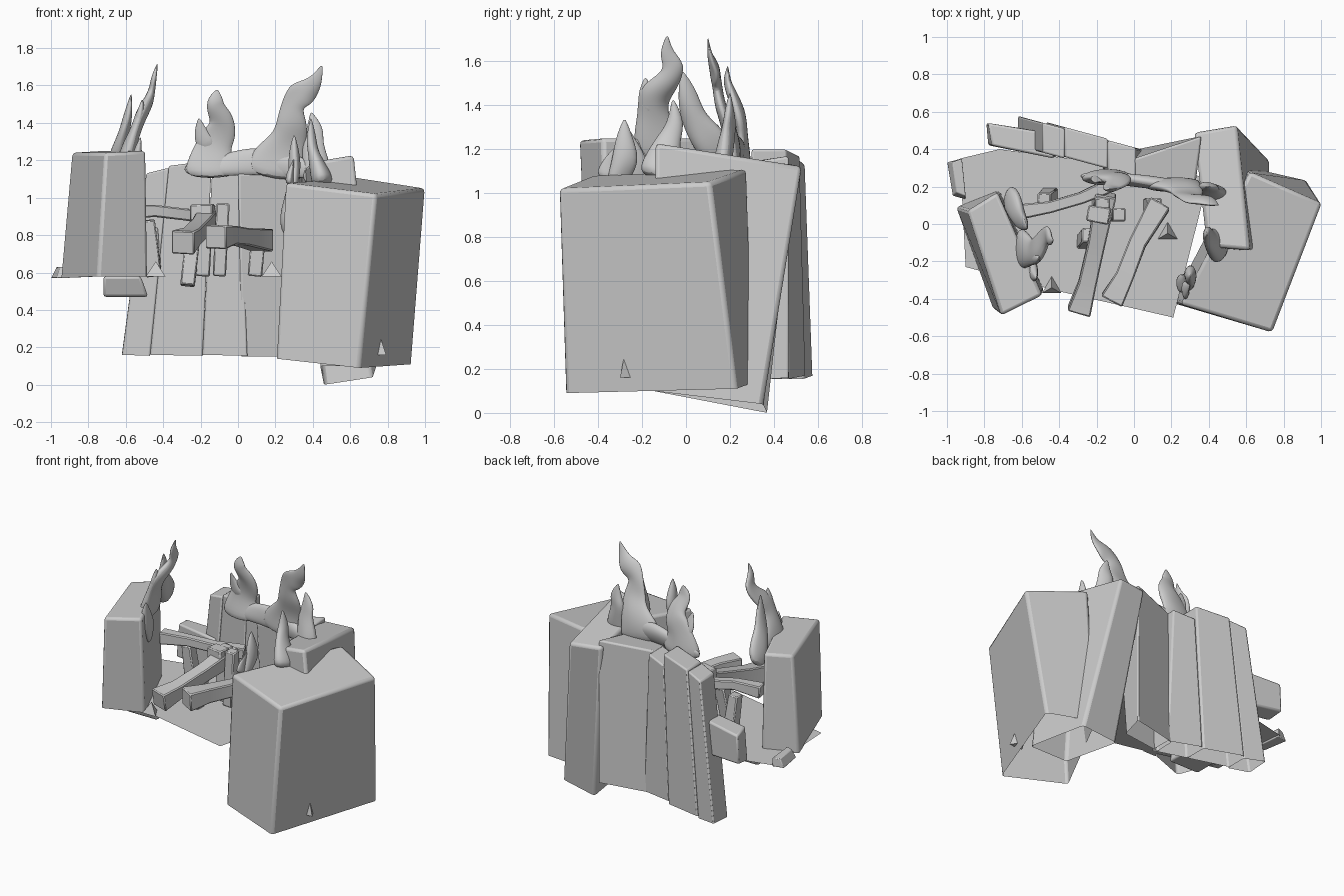
import bpy, bmesh, math
from mathutils import Vector, noise


def finish(bm, name, smooth=35):
    bmesh.ops.recalc_face_normals(bm, faces=bm.faces)
    me = bpy.data.meshes.new(name)
    bm.to_mesh(me)
    bm.free()
    ob = bpy.data.objects.new(name, me)
    bpy.context.collection.objects.link(ob)
    bpy.ops.object.select_all(action='DESELECT')
    ob.select_set(True)
    bpy.context.view_layer.objects.active = ob
    bpy.ops.object.shade_smooth_by_angle(angle=math.radians(smooth))
    return ob


def block(name, bottom, top, bevel=0.015, hollow=False):
    """Skewed stone block from four bottom and four top corners."""
    bm = bmesh.new()
    b = [bm.verts.new(p) for p in bottom]
    t = [bm.verts.new(p) for p in top]
    if not hollow:
        bm.faces.new(b[::-1])
    bm.faces.new(t)
    for i in range(4):
        j = (i + 1) % 4
        bm.faces.new((b[i], b[j], t[j], t[i]))
    ob = finish(bm, name)
    m = ob.modifiers.new("worn_edges", 'BEVEL')
    m.width, m.segments = bevel, 2
    return ob


def loft(name, pts, side, sides, flat=1.0, smooth=35):
    """Sweep a ring along (x, y, z, radius) points; 'side' is the width axis."""
    bm = bmesh.new()
    P = [Vector(p[:3]) for p in pts]
    rings = []
    for i, p in enumerate(P):
        t = (P[min(i + 1, len(P) - 1)] - P[max(i - 1, 0)]).normalized()
        w = Vector(side)
        w = (w - t * w.dot(t)).normalized()
        n = t.cross(w)
        ring = []
        for k in range(sides):
            a = 2 * math.pi * (k + 0.5) / sides
            ring.append(bm.verts.new(p + pts[i][3] * (w * math.cos(a) + n * math.sin(a) * flat)))
        rings.append(ring)
    for r, s in zip(rings, rings[1:]):
        for k in range(sides):
            j = (k + 1) % sides
            bm.faces.new((r[k], r[j], s[j], s[k]))
    bm.faces.new(rings[0][::-1])
    bm.faces.new(rings[-1])
    return finish(bm, name, smooth)


def flame(name, pts, side, flat=0.4):
    ob = loft(name, pts, side, 8, flat, 60)
    tip = Vector(pts[-1][:3])
    for v in ob.data.vertices:
        v.co += noise.noise_vector(v.co * 11) * 0.025 * min(1, (v.co - tip).length * 8)
    m = ob.modifiers.new("soft", 'SUBSURF')
    m.levels = m.render_levels = 2


def beam(name, pts, side=(1, 0, 0)):
    ob = loft(name, pts, side, 4)
    m = ob.modifiers.new("worn_edges", 'BEVEL')
    m.width, m.segments = 0.007, 1


# big stones on the right, open underneath
block("right_boulder",
      [(.20, -.42, .14), (.65, -.55, .09), (.93, .23, .11), (.58, .31, .14)],
      [(.25, -.43, 1.08), (.74, -.58, 1.02), (1.005, .11, 1.05), (.62, .28, 1.11)], 0.02, True)
block("leaning_slab",
      [(.44, -.15, .10), (.74, -.15, .10), (.72, .35, .04), (.46, .37, 0)],
      [(.39, -.12, 1.19), (.62, -.14, 1.23), (.55, .53, 1.12), (.32, .49, 1.13)], 0.02, True)

# back wall slabs
wall = [("wall_slab_a", -.62, -.47, -.49, -.37, 1.16, 0),
        ("wall_slab_b", -.47, -.19, -.37, -.14, 1.20, .008),
        ("wall_slab_c", -.19, .05, -.14, .01, 1.14, 0)]
for name, bx0, bx1, tx0, tx1, zt, off in wall:
    def y_at(x, back):
        return .33 - .27 * x + (back - .5) * .16 + off
    block(name,
          [(bx0, y_at(bx0, 0), .16), (bx1, y_at(bx1, 0), .155), (bx1, y_at(bx1, 1), .155), (bx0, y_at(bx0, 1), .17)],
          [(tx0, y_at(tx0, 0), zt - .03), (tx1, y_at(tx1, 0), zt),
           (tx1, y_at(tx1, 1), zt), (tx0, y_at(tx0, 1), zt - .03)], 0.01, True)
block("wall_slab_d",
      [(.02, .26, .15), (.32, .30, .15), (.36, .47, .16), (.02, .40, .155)],
      [(.0, .20, 1.13), (.33, .22, 1.13), (.36, .47, 1.17), (.0, .35, 1.14)], 0.012, True)
block("side_stub",
      [(-.78, .42, .60), (-.41, .36, .59), (-.40, .48, .60), (-.79, .54, .62)],
      [(-.76, .42, .84), (-.43, .35, .84), (-.42, .48, .85), (-.78, .54, .82)], 0.012)

# left stone and rubble under it
block("left_boulder",
      [(-.95, .09, .57), (-.75, -.46, .58), (-.48, -.36, .58), (-.72, .18, .58)],
      [(-.89, .07, 1.24), (-.71, -.49, 1.24), (-.49, -.38, 1.25), (-.73, .17, 1.25)], 0.018, True)
block("rubble_low",
      [(-.72, -.22, .47), (-.48, -.22, .47), (-.48, .22, .47), (-.72, .22, .47)],
      [(-.72, -.26, .58), (-.52, -.26, .58), (-.52, .26, .58), (-.72, .26, .58)])
block("rubble_chip",
      [(-1.0, .33, .57), (-.97, .15, .57), (-.90, .13, .57), (-.92, .35, .57)],
      [(-.97, .33, .63), (-.95, .17, .63), (-.90, .15, .63), (-.92, .35, .63)], 0.005)

# thin floor sheet
bm = bmesh.new()
bm.faces.new([bm.verts.new((x, y, .58)) for x, y in
              [(-.93, .35), (-.90, -.23), (-.40, -.36), (.21, -.50), (.40, .25), (-.72, .40)]])
finish(bm, "floor_sheet")

# small spikes of broken stone
for name, x, y, z, h in [("spike_right", .74, -.27, .16, .16), ("spike_left", -.44, -.34, .58, .08),
                         ("spike_mid", .18, -.05, .58, .08)]:
    bm = bmesh.new()
    bmesh.ops.create_cone(bm, cap_ends=True, segments=3, radius1=.06, radius2=0, depth=h)
    bmesh.ops.translate(bm, verts=bm.verts, vec=(x, y, z + h / 2))
    finish(bm, name)

# charred beams
beam("beam_side", [(-.64, .06, .92, .06), (-.45, .09, .93, .045), (-.28, .14, .91, .045), (-.10, .22, .89, .055)], (0, 1, 0))
beam("beam_front_left", [(-.295, -.47, .76, .09), (-.25, -.32, .79, .068), (-.20, -.10, .84, .066), (-.15, .16, .90, .08)])
beam("beam_front_right", [(-.12, -.41, .79, .09), (-.05, -.28, .80, .07), (.02, -.10, .79, .066), (.14, .11, .77, .085)])
beam("cross_piece", [(-.25, .06, .92, .06), (-.13, .04, .92, .065)], (0, 1, 0))
for i, (x, y, z0, z1, r) in enumerate([(-.17, .10, .58, .96, .055), (-.08, .05, .58, .97, .05), (.11, .10, .58, .80, .055)]):
    beam(f"post_{i}", [(x - .02, y, z0, r), (x, y, z1, r)])
beam("post_slanted", [(-.27, -.10, .53, .055), (-.24, -.06, .80, .055)])
beam("post_left", [(-.45, .15, .58, .06), (-.48, .13, .88, .05)])

X, Y = (1, 0, 0), (0, 1, 0)
# flames on the left stone
flame("flame_left_tall", [(-.62, -.12, 1.14, .11), (-.58, -.14, 1.27, .11), (-.55, -.15, 1.36, .07), (-.52, -.15, 1.45, .085),
                          (-.48, -.08, 1.51, .06), (-.46, -.05, 1.58, .055), (-.45, -.09, 1.64, .035), (-.43, -.085, 1.72, .005)], Y, .45)
flame("flame_left_curl", [(-.54, -.14, 1.36, .06), (-.52, -.19, 1.44, .045), (-.51, -.185, 1.53, .005)], Y, .6)
flame("flame_left_back", [(-.67, .17, 1.14, .07), (-.64, .11, 1.24, .10), (-.62, .03, 1.34, .07),
                          (-.59, .01, 1.45, .05), (-.57, -.02, 1.56, .005)], Y, .5)
flame("flame_left_front", [(-.55, -.20, 1.00, .02), (-.54, -.22, 1.10, .07), (-.54, -.26, 1.20, .055), (-.52, -.29, 1.33, .005)], Y, .6)

# flames on the back wall
flame("flame_mid", [(-.14, .25, 1.10, .17), (-.14, .25, 1.19, .15), (-.14, .25, 1.28, .09), (-.09, .24, 1.36, .10),
                    (-.08, .22, 1.42, .07), (-.13, .20, 1.48, .06), (-.12, .19, 1.52, .05), (-.11, .19, 1.58, .005)], X, .3)
flame("flame_mid_curl", [(-.15, .24, 1.26, .06), (-.20, .24, 1.34, .05), (-.21, .22, 1.43, .005)], X, .4)
flame("flame_mid_base", [(-.30, .27, 1.15, .04), (-.12, .25, 1.17, .06), (.08, .22, 1.20, .08), (.28, .20, 1.18, .08), (.48, .15, 1.12, .03)], (0, 0, 1), .5)
flame("flame_tall", [(.20, .21, 1.10, .17), (.21, .21, 1.20, .17), (.27, .19, 1.30, .10), (.30, .16, 1.40, .085),
                     (.28, .14, 1.49, .07), (.33, .13, 1.55, .085), (.38, .12, 1.58, .07), (.43, .11, 1.63, .035), (.45, .10, 1.71, .005)], X, .3)
flame("flame_tall_side", [(.42, .16, 1.06, .09), (.42, .18, 1.20, .08), (.39, .19, 1.30, .06), (.41, .20, 1.37, .045), (.39, .20, 1.46, .005)], X, .5)

# flames licking the right boulder
flame("flame_right", [(.27, -.30, .80, .02), (.25, -.31, .90, .06), (.28, -.33, 1.03, .045), (.31, -.27, 1.14, .07),
                      (.30, -.28, 1.24, .05), (.30, -.28, 1.34, .005)], Y, .6)
flame("flame_right_low", [(.27, -.36, 1.06, .06), (.28, -.35, 1.13, .045), (.30, -.32, 1.21, .005)], Y, .5)
flame("flame_right_back", [(.46, -.14, 1.05, .10), (.44, -.11, 1.13, .10), (.40, -.08, 1.24, .06), (.39, -.04, 1.32, .045), (.39, -.06, 1.43, .005)], Y, .6)
